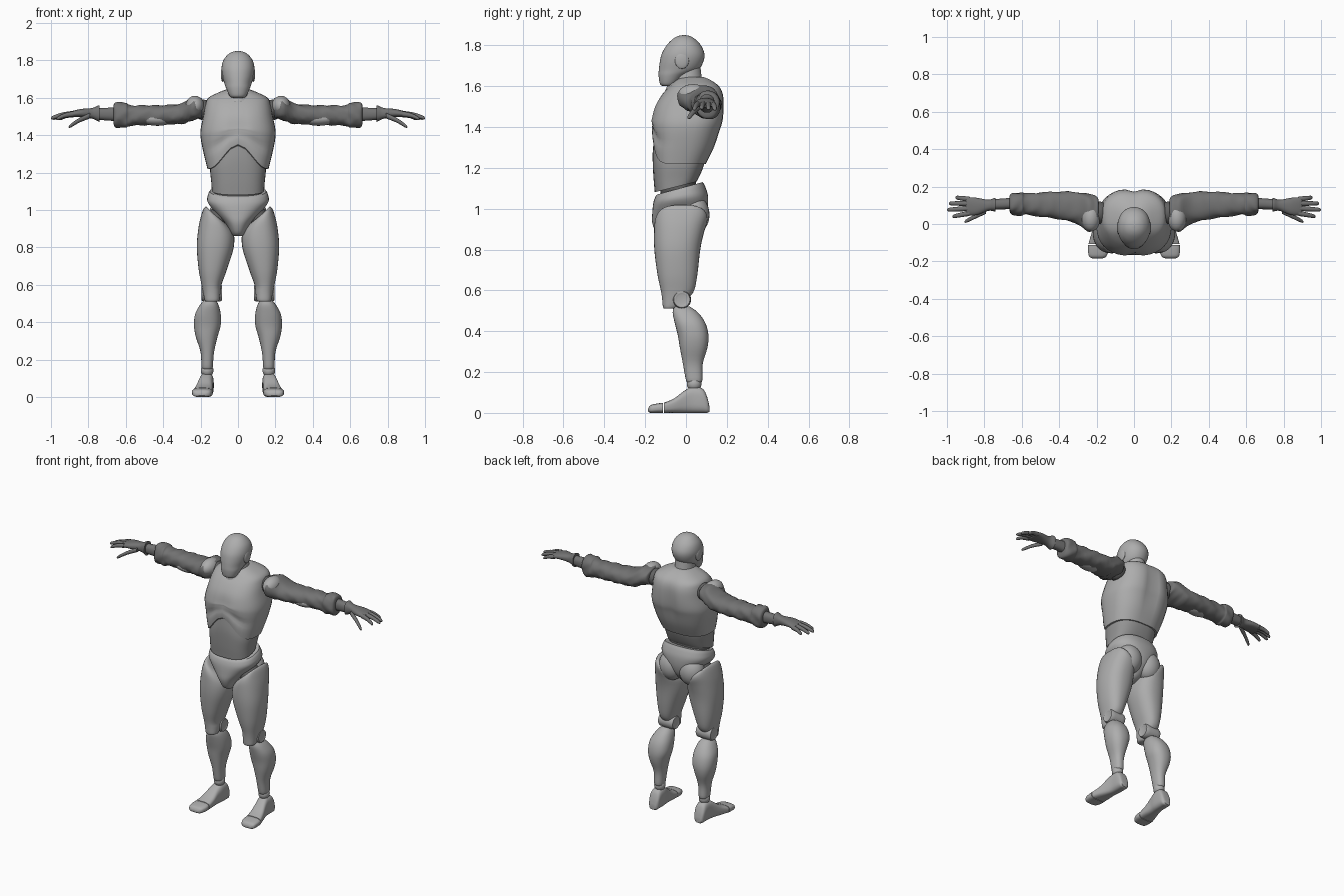
import bpy
import bmesh
import math
from mathutils import Vector, Matrix

if "Cube" in bpy.data.objects:
    bpy.data.objects.remove(bpy.data.objects["Cube"])


def make_material(name, value):
    mat = bpy.data.materials.new(name)
    mat.use_nodes = True
    colour = (value, value, value, 1)
    mat.diffuse_color = colour
    mat.node_tree.nodes["Principled BSDF"].inputs["Base Color"].default_value = colour
    return mat


SHELL = make_material("light grey shell", 0.42)
WAIST = make_material("mid grey abdomen", 0.3)
CLOTH = make_material("dark grey cloth", 0.17)
JOINT = make_material("darker grey joint", 0.12)


def finish(bm, name, mat):
    bmesh.ops.recalc_face_normals(bm, faces=bm.faces)
    mesh = bpy.data.meshes.new(name)
    bm.to_mesh(mesh)
    bm.free()
    mesh.materials.append(mat)
    obj = bpy.data.objects.new(name, mesh)
    bpy.context.collection.objects.link(obj)
    bpy.ops.object.select_all(action="DESELECT")
    obj.select_set(True)
    bpy.context.view_layer.objects.active = obj
    bpy.ops.object.shade_smooth_by_angle(angle=math.radians(40))
    return obj


def smooth_rows(rows, steps=4):
    """Resample the rows along a spline that passes through each of them."""
    rows = [r if len(r) == 5 else (r[0], -r[1], *r[1:]) for r in rows]
    last = len(rows) - 1
    for i in range(last):
        quad = [rows[max(0, min(last, i + k))] for k in (-1, 0, 1, 2)]
        for s in range(steps):
            t = s / steps
            yield [b + t / 2 * (c - a + t * (2*a - 5*b + 4*c - d + t * (3*(b - c) + d - a)))
                   for a, b, c, d in zip(*quad)]
    yield list(rows[-1])


def loft(name, rows, mat=SHELL, axis="z", power=2.3, warp=None, side=1, sides=36):
    """Rows are (position, low a, high a, low b, high b) in hundredths."""
    order = {"x": (2, 0, 1), "y": (0, 2, 1), "z": (0, 1, 2)}[axis]
    bm = bmesh.new()
    rings = []
    path = list(smooth_rows(rows))
    for i, row in enumerate(path):
        pos, a0, a1, b0, b1 = (v / 100 for v in row)
        ring = []
        for k in range(sides):
            ang = math.tau * k / sides
            c, s = math.cos(ang), math.sin(ang)
            a = (a0 + a1) / 2 + (a1 - a0) / 2 * math.copysign(abs(c) ** (2 / power), c)
            b = (b0 + b1) / 2 + (b1 - b0) / 2 * math.copysign(abs(s) ** (2 / power), s)
            p = Vector([(a, b, pos)[n] for n in order])
            if warp:
                warp(p, i / (len(path) - 1))
            p.x *= side
            ring.append(bm.verts.new(p))
        rings.append(ring)
    for low, high in zip(rings, rings[1:]):
        for k in range(sides):
            n = (k + 1) % sides
            bm.faces.new((low[k], low[n], high[n], high[k]))
    for ring in (rings[0], rings[-1]):
        hub = bm.verts.new(sum((v.co for v in ring), Vector()) / sides)
        for k in range(sides):
            bm.faces.new((ring[k], ring[(k + 1) % sides], hub))
    return finish(bm, name, mat)


def ball(name, centre, radii, mat=SHELL, side=1):
    bm = bmesh.new()
    x, y, z = centre
    place = Matrix.Translation((x * side, y, z)) @ Matrix.Diagonal((*radii, 1))
    bmesh.ops.create_uvsphere(bm, u_segments=28, v_segments=16, radius=1, matrix=place)
    return finish(bm, name, mat)


def bump(value, width):
    return math.exp(-(value / width) ** 2)


def arch(p):
    """Raised curve over the belly, fading out at the flanks."""
    front = max(0, min(1, -p.y / 0.06))
    return front * math.cos(math.pi / 2 * min(1, abs(p.x) / 0.16)) ** 2


def shape_chest(p, u):
    if p.y < 0:
        p.y += 0.013 * bump(p.x, 0.018) * bump(p.z - 1.43, 0.08)
        p.y += 0.012 * bump(p.z - 1.33, 0.03) * bump(abs(p.x) - 0.1, 0.06)
    else:
        p.y -= 0.022 * bump(p.x, 0.035) * bump(p.z - 1.45, 0.16)
    p.z += 0.13 * arch(p) * max(0, 1 - u / 0.4)


def shape_abdomen(p, u):
    p.z += 0.11 * arch(p) * u + 0.25 * (p.y + 0.155) * (1 - u)


def shape_pelvis(p, u):
    p.z += 0.27 * (p.y + 0.14) * max(0, u - 0.4) / 0.6


def shape_thigh(p, u):
    p.z -= max(0, 0.17 - p.x) * 1.1 * max(0, (u - 0.6) / 0.4)


def wrinkle(p, u):
    fold = math.sin(p.x * 85 + 3 * math.sin(p.z * 40) + p.y * 30)
    p.z += 0.003 * fold
    p.y += 0.003 * math.sin(p.x * 60 + p.z * 70)


# Head and neck
loft("head", [(160, 3, -11, -6), (161, 4.5, -12.7, -4.5), (165, 6.3, -13.4, 0),
              (168, 7.4, -13.3, 6), (172, 8.5, -12.8, 8.5), (176, 8.8, -11.8, 9),
              (180, 7.8, -9.5, 7.3), (183, 5.5, -6.6, 4.5), (184.5, 3, -4, 2),
              (185, 0.6, -1.5, -0.3)], power=2.1)
loft("neck", [(154, 7.8, -9, 8.5), (159, 7.2, -8, 8.5), (161, 6.5, -6.5, 8.2),
              (165, 6, -5.5, 7.6), (170, 5.5, -4.5, 7)], power=2)
loft("neck_collar", [(157, 7.6, -9.5, 9), (158, 8.2, -10, 9.5), (161, 8, -8.7, 9.4),
                     (162, 7, -7.5, 9)], power=2)

# Torso shells and the gap joint between them
loft("chest", [(122, 16.3, -16.3, 10), (130, 18.3, -16.8, 14), (138, 19.9, -16.9, 16.8),
               (143, 20, -17, 18.4), (150, 18.6, -15.3, 19), (156, 17.5, -11.7, 18.5),
               (160, 15.8, -8, 16.5), (163, 10, -5, 12.5), (164.5, 6, -2, 9)],
     power=2.5, warp=shape_chest)
loft("abdomen", [(108, 14, -15.3, 5), (113, 14.3, -16, 7), (120, 14.9, -16.3, 9),
                 (125, 14.5, -15.4, 9)], WAIST, power=2.6, warp=shape_abdomen)
loft("waist_joint", [(100, 13, -12, 5), (118, 13, -13, 5)], JOINT)
loft("pelvis", [(86, 2.5, -12, -2), (88, 4, -14.5, 3), (93, 7, -16.5, 8),
                (98, 12, -16.5, 10.5), (103, 16.3, -16, 10.8), (106, 16, -15, 9.5),
                (107, 15, -14, 8.3)], power=2.4, warp=shape_pelvis)

for side, word in ((1, "left_"), (-1, "right_")):
    ball(word + "ear_disc", (0.082, -0.02, 1.725), (0.01, 0.034, 0.04), side=side)
    ball(word + "buttock", (0.073, 0.042, 0.97), (0.082, 0.073, 0.095), side=side)
    ball(word + "hip_joint", (0.1, -0.02, 0.96), (0.06, 0.08, 0.06), JOINT, side)

    # Leg
    loft(word + "thigh", [(51, 11, 17, -10.7, -5), (52, 10, 17.8, -11.3, -3.5),
                          (56, 9.3, 18.7, -11.7, 1), (60, 8.8, 19.5, -12.3, 4),
                          (68, 6, 21, -14, 5.6), (80, 2.3, 22, -15.5, 7),
                          (90, 2.3, 21.2, -15.6, 9), (97, 4.5, 19.7, -15, 10.5),
                          (101, 7, 18.2, -13, 9.3), (102, 10, 16.5, -9, 5)],
         warp=shape_thigh, side=side)
    loft(word + "knee_joint", [(8.8, -4.5, 0.5, 53, 58), (9.3, -6.3, 2.3, 51.2, 59.8),
                               (18.6, -6.3, 2.3, 51.2, 59.8), (19.2, -4.5, 0.5, 53, 58)],
         axis="x", power=2, side=side)
    loft(word + "calf", [(15, 14, 18.8, 1, 7), (16, 13.5, 19.5, 0, 8),
                         (24, 12.8, 20, -1.5, 8.2), (32, 11, 22.5, -3, 10.5),
                         (38, 9.3, 23.5, -4, 11), (44, 9.2, 23, -5.5, 9.5),
                         (49, 10.3, 20.5, -6.5, 6), (52, 12, 18, -6, 2)], side=side)
    ball(word + "ankle_joint", (0.165, 0.04, 0.142), (0.034, 0.036, 0.036), side=side)
    loft(word + "foot", [(-10.8, 13.6, 24.4, 0, 5), (-6, 13.5, 23, 0, 7),
                         (-1, 13.5, 21.5, 0, 10.7), (3, 13, 20.7, 0, 12.7),
                         (8, 13, 20.5, 0, 12), (10.3, 13.5, 20, 0, 8),
                         (11.4, 14.8, 19, 0.5, 3.5)], axis="y", power=3, side=side)
    loft(word + "toe_cap", [(-18.5, 17, 22, 0.7, 2.2), (-17.3, 14.8, 24, 0, 3.8),
                            (-14, 13.6, 24.6, 0, 4.6), (-11.2, 13.6, 24.5, 0, 4.9)],
         axis="y", power=3, side=side)

    # Arm: sleeve with shell pieces showing through
    ball(word + "shoulder_joint", (0.185, 0.06, 1.535), (0.05, 0.06, 0.055), JOINT, side)
    loft(word + "sleeve", [(19, 1, 13, 150, 158.5), (20, -2, 14.5, 149, 159.7),
                           (24, -4.3, 16, 148, 160.3), (30, 0, 17, 146, 157),
                           (40, 2.6, 17.3, 145.8, 156), (50, 4, 16.8, 145.3, 156),
                           (58, 5, 16.3, 145, 156), (60, 4.6, 16.8, 144, 157.5),
                           (64, 4.8, 16.5, 144, 157.5), (66, 5.6, 15.8, 144.7, 157),
                           (66.6, 7.5, 14.3, 146.5, 155.5)],
         CLOTH, "x", warp=wrinkle, side=side)
    ball(word + "shoulder_shell", (0.23, 0.035, 1.556), (0.05, 0.075, 0.054), side=side)
    ball(word + "elbow_shell", (0.43, 0.085, 1.487), (0.09, 0.052, 0.037), side=side)
    loft(word + "wrist", [(65, 8, 14, 147.5, 155), (72, 7.8, 13.5, 148, 154.5),
                          (76, 7.8, 13, 148.5, 154.5)], CLOTH, "x", side=side)
    loft(word + "glove", [(74, 6.5, 14, 147, 156), (75, 6.8, 13.8, 147.5, 155.8),
                          (78, 7, 13, 148.8, 154.5), (84, 4.8, 14, 149.6, 154),
                          (89, 4.8, 14.3, 149.6, 152.8), (90, 6, 13.5, 150.3, 152)],
         CLOTH, "x", side=side)

    # Fingers taper from knuckle to tip
    digits = {"index_finger": ((88, 5.8, 151.3), (97, 4, 148.6)),
              "middle_finger": ((88, 8.4, 151.5), (100, 7.6, 149)),
              "ring_finger": ((88, 11, 151.4), (99, 11, 148.8)),
              "little_finger": ((88, 13.2, 151), (95.5, 14.2, 148.6)),
              "thumb": ((79, 7, 150.5), (90.5, 1.2, 144.3))}
    for name, (base, tip) in digits.items():
        rows = []
        for t, radius in ((0, 1.5), (0.5, 1.25), (0.9, 1), (1, 0.3)):
            x, y, z = Vector(base).lerp(Vector(tip), t)
            z += math.sin(t * math.pi) * 0.6
            rows.append((x, y - radius, y + radius, z - radius, z + radius))
        loft(word + name, rows, CLOTH, "x", power=2, side=side, sides=12)
